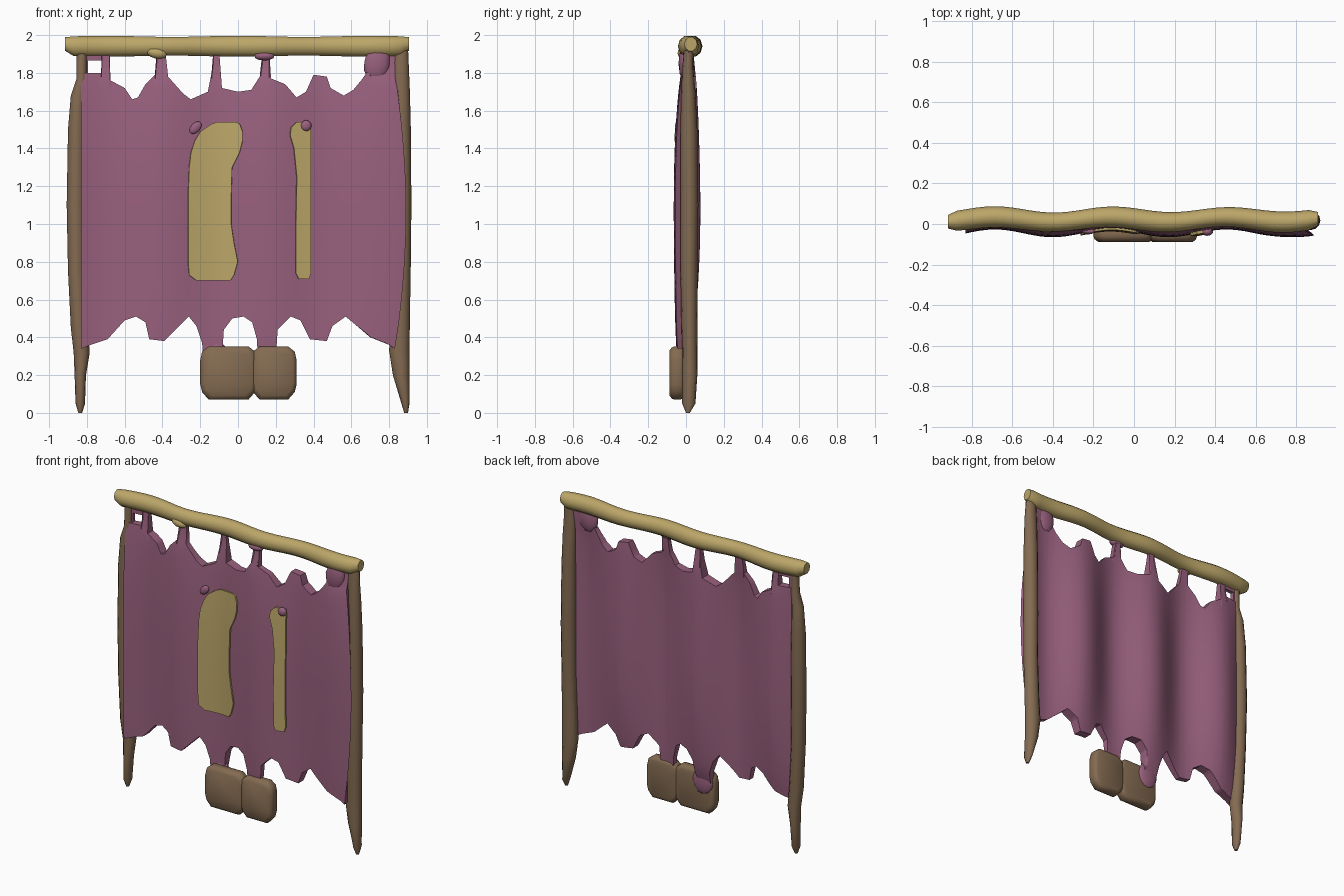
import bpy, bmesh
from math import sin, cos, pi, radians


def material(name, rgb):
    m = bpy.data.materials.new(name)
    m.diffuse_color = (*rgb, 1)
    return m


PURPLE = material("purple_cloth", (0.32, 0.12, 0.21))
YELLOW = material("straw_yellow", (0.50, 0.38, 0.14))
BROWN = material("brown_wood", (0.23, 0.147, 0.083))


def finish(name, bm, mat, thick=0, angle=40):
    bmesh.ops.recalc_face_normals(bm, faces=bm.faces)
    me = bpy.data.meshes.new(name)
    bm.to_mesh(me)
    bm.free()
    ob = bpy.data.objects.new(name, me)
    bpy.context.collection.objects.link(ob)
    me.materials.append(mat)
    bpy.ops.object.select_all(action='DESELECT')
    ob.select_set(True)
    bpy.context.view_layer.objects.active = ob
    if thick:
        mod = ob.modifiers.new("thickness", 'SOLIDIFY')
        mod.thickness, mod.offset = thick, 0
        bpy.ops.object.modifier_apply(modifier=mod.name)
    bpy.ops.object.shade_smooth_by_angle(angle=radians(angle))
    return ob


def skin(bm, rows, closed=False):
    vs = [[bm.verts.new(p) for p in r] for r in rows]
    n = len(vs[0])
    for a, b in zip(vs, vs[1:]):
        for i in range(n if closed else n - 1):
            j = (i + 1) % n
            bm.faces.new((a[i], a[j], b[j], b[i]))
    if closed:
        bm.faces.new(vs[0])
        bm.faces.new(vs[-1])


def lerp_line(pts, x):
    for (x0, z0), (x1, z1) in zip(pts, pts[1:]):
        if x <= x1:
            return z0 + (z1 - z0) * max(0, (x - x0)) / (x1 - x0)
    return pts[-1][1]


def smooth(a, b, t):
    t = min(1, max(0, (t - a) / (b - a)))
    return t * t * (3 - 2 * t)


def wave(x):
    return -cos(2 * pi * (x - 0.17) / 0.57)


def bulge(z, z0=0.3, z1=1.85, power=0.5):
    return max(0, sin(pi * min(1, max(0, (z - z0) / (z1 - z0))))) ** power


# Padded cloth: shallow waves in front, deep folds behind, thin at top and bottom
def edge_y(z):
    return -0.022 + 0.037 * smooth(0.5, 1.85, z)


def front_y(x, z):
    k = bulge(z)
    return (1 - k) * (edge_y(z) - 0.013 + 0.01 * wave(x)) + k * (-0.046 + 0.019 * wave(x))


def back_y(x, z):
    k = bulge(z)
    return (1 - k) * (edge_y(z) + 0.013 + 0.01 * wave(x)) + k * (0.032 + 0.044 * wave(x))


# Hanging cloth: ragged top with tabs up to the rail, ragged bottom
TOP = [(-0.83, 1.80), (-0.795, 1.80), (-0.725, 1.80), (-0.72, 1.92), (-0.68, 1.92), (-0.675, 1.76),
       (-0.6, 1.72), (-0.56, 1.66), (-0.53, 1.67), (-0.49, 1.74), (-0.44, 1.79), (-0.43, 1.92),
       (-0.385, 1.92), (-0.37, 1.78), (-0.29, 1.69), (-0.25, 1.66), (-0.16, 1.70), (-0.14, 1.80),
       (-0.13, 1.92), (-0.1, 1.92), (-0.085, 1.72), (0.0, 1.70), (0.07, 1.71), (0.115, 1.78),
       (0.13, 1.92), (0.165, 1.92), (0.175, 1.77), (0.25, 1.74), (0.31, 1.67), (0.36, 1.70),
       (0.40, 1.79), (0.47, 1.78), (0.49, 1.72), (0.56, 1.68), (0.61, 1.71), (0.66, 1.77),
       (0.70, 1.83), (0.71, 1.92), (0.83, 1.92)]
BOTTOM = [(-0.83, 0.34), (-0.78, 0.36), (-0.69, 0.39), (-0.60, 0.49), (-0.54, 0.51), (-0.49, 0.48),
          (-0.47, 0.39), (-0.39, 0.38), (-0.34, 0.43), (-0.26, 0.51), (-0.22, 0.46), (-0.19, 0.37),
          (-0.185, 0.29), (-0.085, 0.29), (-0.075, 0.44), (-0.03, 0.50), (0.03, 0.51), (0.075, 0.48),
          (0.10, 0.39), (0.105, 0.29), (0.2, 0.29), (0.21, 0.44), (0.28, 0.51), (0.33, 0.49),
          (0.38, 0.39), (0.47, 0.38), (0.5, 0.46), (0.57, 0.51), (0.63, 0.46), (0.70, 0.40),
          (0.80, 0.36), (0.83, 0.34)]
xs = sorted({round(p[0], 3) for p in TOP + BOTTOM} | {round(-0.83 + 1.66 * i / 70, 3) for i in range(71)})
rings = []
for x in xs:
    t, b = lerp_line(TOP, x), lerp_line(BOTTOM, x)
    zs = [b + (0.53 - b) * i / 4 for i in range(4)]
    zs += [0.53 + 1.11 * i / 14 for i in range(14)]
    zs += [1.64 + (t - 1.64) * i / 4 for i in range(5)]
    front = [(x + 0.06 * bulge(z, 0.35, 1.78, 0.8) * smooth(0.6, 0.83, x), front_y(x, z), z) for z in zs]
    back = [(x, back_y(x, z), z) for z in zs]
    rings.append(front + back[::-1])
bm = bmesh.new()
skin(bm, rings, True)
finish("hanging_cloth", bm, PURPLE)

# Strip at the left corner and the band above the small square opening
for name, x0, x1, z0, z1 in (("corner_strip", -0.85, -0.795, 1.78, 1.92),
                             ("corner_band", -0.80, -0.71, 1.865, 1.92)):
    bm = bmesh.new()
    skin(bm, [[(x, edge_y(z) + 0.01 * wave(x), z) for z in (z0, z1)] for x in (x0, x1)])
    finish(name, bm, PURPLE, thick=0.026)


def blob(name, mat, loc, size, tilt=0, div=2):
    bm = bmesh.new()
    bmesh.ops.create_icosphere(bm, subdivisions=div, radius=1)
    ob = finish(name, bm, mat)
    ob.location, ob.scale = loc, size
    ob.rotation_euler = (0, tilt, 0)


# Gathered knots of cloth and lashings
blob("gathered_flap", PURPLE, (0.735, -0.005, 1.85), (0.07, 0.035, 0.10), 0.15)
blob("tie_knot_right", PURPLE, (0.14, -0.005, 1.89), (0.055, 0.03, 0.025))
blob("rail_lashing", YELLOW, (-0.43, -0.015, 1.905), (0.055, 0.03, 0.03), 0.2)
blob("rear_tab_knot", PURPLE, (-0.12, -0.012, 0.29), (0.075, 0.025, 0.09))
blob("patch_knot_left", PURPLE, (-0.225, front_y(-0.225, 1.51) - 0.005, 1.51), (0.04, 0.015, 0.025), -0.8)
blob("patch_knot_right", PURPLE, (0.36, front_y(0.36, 1.52) - 0.01, 1.52), (0.03, 0.02, 0.03))


# Raised yellow patches: rows of (z, left x, right x)
def patch(name, rows, depth):
    bm = bmesh.new()
    skin(bm, [[(x, front_y(x, z) - depth, z) for x in (a + (b - a) * i / 6 for i in range(7))]
              for z, a, b in rows])
    finish(name, bm, YELLOW, thick=0.02)


patch("wide_patch", [(0.70, -0.22, -0.04), (0.73, -0.26, -0.02), (0.80, -0.265, 0.0), (0.9, -0.265, -0.02),
                     (1.0, -0.265, -0.035), (1.15, -0.265, -0.035), (1.3, -0.26, -0.03), (1.38, -0.25, 0.01),
                     (1.44, -0.23, 0.025), (1.49, -0.2, 0.025), (1.53, -0.14, 0.01), (1.54, -0.11, -0.01)],
      0.0)
patch("narrow_patch", [(0.71, 0.32, 0.375), (0.74, 0.305, 0.385), (1.0, 0.305, 0.385), (1.25, 0.31, 0.385),
                       (1.4, 0.295, 0.385), (1.47, 0.275, 0.385), (1.51, 0.28, 0.385), (1.54, 0.31, 0.38)],
      0.004)


# Side posts: sections of (z, x0, x1, y0, y1)
def post(name, sections):
    bm = bmesh.new()
    skin(bm, [[((a + b) / 2 + (b - a) / 2 * cos(k * pi / 6), (c + d) / 2 + (d - c) / 2 * sin(k * pi / 6), z)
               for k in range(12)] for z, a, b, c, d in sections], True)
    finish(name, bm, BROWN)


post("left_post", [(0.0, -0.845, -0.825, 0.0, 0.02), (0.05, -0.86, -0.81, -0.02, 0.045),
                   (0.2, -0.865, -0.805, -0.02, 0.06), (0.32, -0.87, -0.785, -0.02, 0.06),
                   (0.45, -0.885, -0.795, -0.03, 0.06), (0.75, -0.90, -0.81, -0.03, 0.06),
                   (1.1, -0.907, -0.81, -0.03, 0.065), (1.5, -0.90, -0.81, -0.03, 0.06),
                   (1.68, -0.885, -0.81, -0.025, 0.05), (1.77, -0.855, -0.80, -0.02, 0.04),
                   (1.93, -0.855, -0.80, -0.01, 0.04)])
post("right_post", [(0.0, 0.88, 0.90, 0.0, 0.02), (0.05, 0.865, 0.908, -0.02, 0.05),
                    (0.2, 0.82, 0.908, -0.02, 0.06), (0.33, 0.80, 0.908, -0.02, 0.06),
                    (0.5, 0.81, 0.91, -0.025, 0.06), (0.8, 0.82, 0.915, -0.03, 0.06),
                    (1.1, 0.82, 0.918, -0.03, 0.065), (1.5, 0.82, 0.915, -0.03, 0.06),
                    (1.7, 0.82, 0.91, -0.025, 0.05), (1.82, 0.82, 0.905, -0.02, 0.04),
                    (1.94, 0.83, 0.90, -0.01, 0.04)])

# Wavy top rail, tapering slightly to the ends
rings = []
for i in range(41):
    x = -0.915 + 1.82 * i / 40
    r = 0.055 + 0.003 * cos(9 * x)
    if i in (0, 40):
        r *= 0.7
    zc = 1.941 + 0.012 * (i in (0, 40))
    rings.append([(x, 0.022 + 0.013 * wave(x) + 0.9 * r * cos(k * pi / 5), zc + r * sin(k * pi / 5))
                  for k in range(10)])
bm = bmesh.new()
skin(bm, rings, True)
finish("top_rail", bm, YELLOW)

# Weight block in two halves with clipped corners, meeting in a shallow groove
for name, x0, x1 in (("weight_block_left", -0.20, 0.10), ("weight_block_right", 0.07, 0.31)):
    c, h = 0.045, 0.01
    outline = [(x0 + c, 0.07), (x1 - c, 0.07), (x1 - h, 0.11), (x1, 0.15), (x1, 0.28), (x1 - h, 0.325),
               (x1 - c, 0.352), (x0 + c, 0.352), (x0 + h, 0.325), (x0, 0.28), (x0, 0.15), (x0 + h, 0.11)]
    cx, cz = (x0 + x1) / 2, 0.21
    rows = [[(cx + (x - cx) * s, y, cz + (z - cz) * s) for x, z in outline]
            for y, s in ((-0.088, 0.84), (-0.075, 0.96), (-0.06, 1), (-0.03, 1), (-0.015, 0.95), (-0.008, 0.84))]
    bm = bmesh.new()
    skin(bm, rows, True)
    finish(name, bm, BROWN, angle=50)
